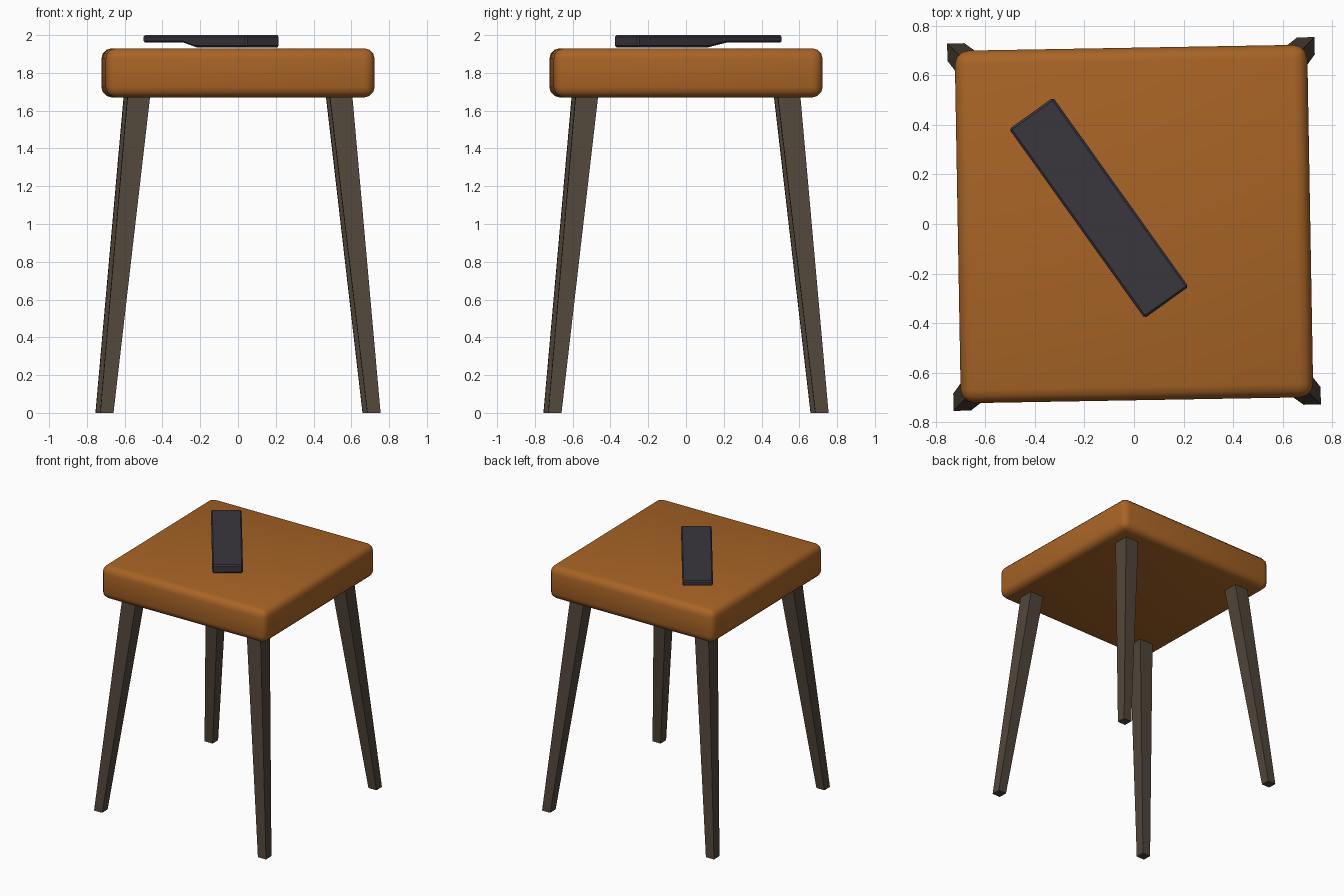
import bpy, bmesh, math
from mathutils import Vector, Matrix

if "Cube" in bpy.data.objects:
    bpy.data.objects.remove(bpy.data.objects["Cube"])

TURN = Matrix.Rotation(math.radians(1.0), 4, 'Z')  # whole stool is turned slightly


def material(name, rgb):
    m = bpy.data.materials.new(name)
    m.diffuse_color = (*rgb, 1)
    m.use_nodes = True
    m.node_tree.nodes["Principled BSDF"].inputs["Base Color"].default_value = m.diffuse_color
    return m


def make_object(name, bm, mat, matrix, smooth=False):
    bmesh.ops.recalc_face_normals(bm, faces=bm.faces)
    for f in bm.faces:
        f.smooth = smooth
    mesh = bpy.data.meshes.new(name)
    bm.to_mesh(mesh)
    bm.free()
    mesh.transform(matrix)
    mesh.materials.append(mat)
    ob = bpy.data.objects.new(name, mesh)
    bpy.context.collection.objects.link(ob)
    return ob


leather = material("tan leather", (0.39, 0.127, 0.019))
wood = material("dark wood", (0.082, 0.061, 0.042))
plastic = material("charcoal plastic", (0.042, 0.038, 0.048))

# Seat: padded square cushion with rounded edges
bm = bmesh.new()
bmesh.ops.create_cube(bm, size=1)
bmesh.ops.scale(bm, verts=bm.verts, vec=(1.424, 1.424, 0.26))
bmesh.ops.translate(bm, verts=bm.verts, vec=(0, 0, 1.80))
bmesh.ops.bevel(bm, geom=bm.edges[:], offset=0.055, segments=3,
                profile=0.5, affect='EDGES')
make_object("seat", bm, leather, TURN, smooth=True)

# Legs: tapered square posts splayed outwards
for side, sx in (("left", -1), ("right", 1)):
    for end, sy in (("front", -1), ("back", 1)):
        bm = bmesh.new()
        rings = []
        for z, outer, inner in ((0, 0.742, 0.672), (1.69, 0.594, 0.474)):
            rings.append([bm.verts.new((sx * x, sy * y, z)) for x, y in
                          ((inner, inner), (outer, inner), (outer, outer), (inner, outer))])
        bm.faces.new(rings[0])
        bm.faces.new(rings[1])
        for i in range(4):
            j = (i + 1) % 4
            bm.faces.new((rings[0][i], rings[0][j], rings[1][j], rings[1][i]))
        make_object(f"{end}_{side}_leg", bm, wood, TURN)

# Remote control: thin slab with a thicker battery end, lying diagonally
half = 0.47
profile = [(-half, 1.96), (-0.11, 1.96), (0.01, 1.935),
           (half, 1.935), (half, 2.0), (-half, 2.0)]
bm = bmesh.new()
face = bm.faces.new([bm.verts.new((x, -0.1095, z)) for x, z in profile])
ext = bmesh.ops.extrude_face_region(bm, geom=[face])
bmesh.ops.translate(bm, vec=(0, 0.219, 0),
                    verts=[v for v in ext["geom"] if isinstance(v, bmesh.types.BMVert)])
bmesh.ops.recalc_face_normals(bm, faces=bm.faces)
sharp = [e for e in bm.edges if e.calc_face_angle(0) > 0.8]
bmesh.ops.bevel(bm, geom=sharp, offset=0.009, segments=1, affect='EDGES')
place = Matrix.Translation(Vector((-0.142, 0.065, 0))) @ \
    Matrix.Rotation(math.atan2(-0.765, 0.5475), 4, 'Z')
make_object("remote_control", bm, plastic, place)
